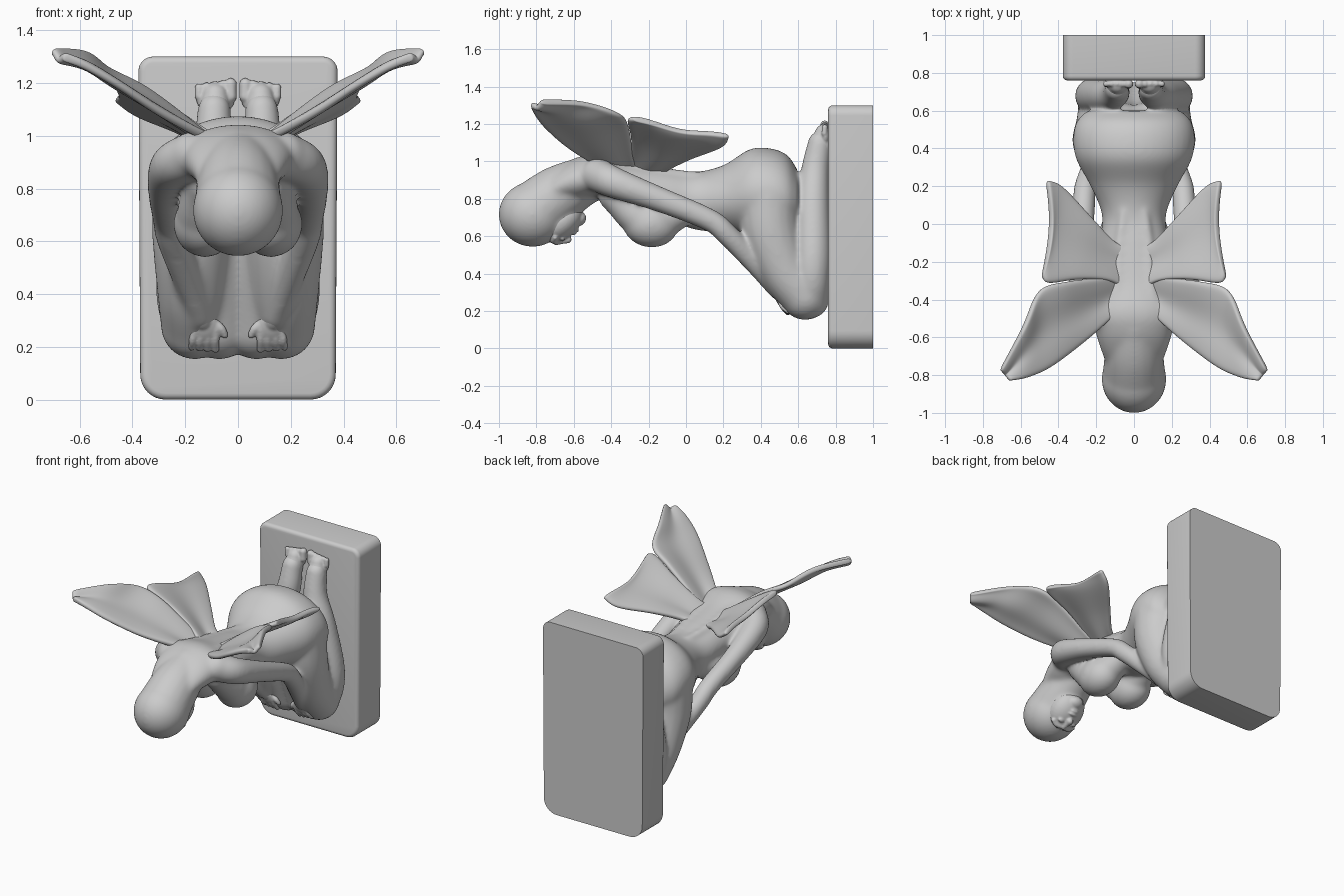
import bpy, bmesh, math
from mathutils import Vector, Matrix

if "Cube" in bpy.data.objects:
    bpy.data.objects.remove(bpy.data.objects["Cube"])


def make_object(name, bm):
    bmesh.ops.recalc_face_normals(bm, faces=bm.faces)
    mesh = bpy.data.meshes.new(name)
    bm.to_mesh(mesh)
    bm.free()
    mesh.shade_smooth()
    ob = bpy.data.objects.new(name, mesh)
    bpy.context.collection.objects.link(ob)
    return ob


def fuse(ob, voxel, iterations):
    """Melt overlapping shells into one smooth sculpted skin."""
    remesh = ob.modifiers.new("fuse", 'REMESH')
    remesh.mode = 'VOXEL'
    remesh.voxel_size = voxel
    remesh.use_smooth_shade = True
    smooth = ob.modifiers.new("soften", 'SMOOTH')
    smooth.factor = .5
    smooth.iterations = iterations


def ellipsoid(bm, centre, radii, tilt=0):
    m = Matrix.Translation(centre) @ Matrix.Rotation(tilt, 4, 'X') @ Matrix.Diagonal((*radii, 1))
    bmesh.ops.create_uvsphere(bm, u_segments=32, v_segments=20, radius=1, matrix=m)


def spline(points, steps=6):
    """Catmull-Rom through tuples of any length."""
    p = [Vector(q) for q in points]
    p = [2 * p[0] - p[1]] + p + [2 * p[-1] - p[-2]]
    out = []
    for i in range(1, len(p) - 2):
        a, b, c, d = p[i - 1:i + 3]
        for k in range(steps):
            t = k / steps
            out.append(0.5 * (2 * b + (c - a) * t + (2 * a - 5 * b + 4 * c - d) * t * t
                              + (3 * b - a - 3 * c + d) * t ** 3))
    return out + [p[-2]]


def skin_rings(bm, rings):
    for a, b in zip(rings, rings[1:]):
        n = len(a)
        for i in range(n):
            bm.faces.new((a[i], a[(i + 1) % n], b[(i + 1) % n], b[i]))
    bm.faces.new(rings[0])
    bm.faces.new(rings[-1])


def limb(bm, points, side=1, seg=20):
    """Round tube through (x, y, z, radius), with ball ends."""
    path = spline([(x * side, y, z, r) for x, y, z, r in points])
    rings, last = [], Vector((0, 0, 1))
    u, v = Vector((1, 0, 0)), Vector((0, 1, 0))
    for i, q in enumerate(path):
        d = (path[min(i + 1, len(path) - 1)].xyz - path[max(i - 1, 0)].xyz).normalized()
        turn = last.rotation_difference(d)
        u, v, last = turn @ u, turn @ v, d
        rings.append([bm.verts.new(q.xyz + q.w * (math.cos(a) * u + math.sin(a) * v))
                      for a in (2 * math.pi * k / seg for k in range(seg))])
    skin_rings(bm, rings)
    for q in (path[0], path[-1]):
        ellipsoid(bm, q.xyz, (q.w,) * 3)


body = bmesh.new()     # large soft forms
detail = bmesh.new()   # face, hands and feet

# Torso: y, centre z, half width, half height
torso = [(-.76, .82, .14, .08), (-.67, .875, .175, .095), (-.57, .905, .205, .118), (-.46, .92, .225, .122),
         (-.3, .86, .21, .14), (-.1, .825, .18, .14), (.05, .79, .17, .155), (.2, .80, .23, .18),
         (.34, .83, .305, .235), (.45, .83, .322, .24), (.54, .81, .305, .225), (.60, .79, .25, .16)]
rings = []
for y, z, w, h in (tuple(q) for q in spline(torso)):
    rings.append([body.verts.new((w * math.cos(a), y, z + h * math.sin(a)))
                  for a in (2 * math.pi * k / 40 for k in range(40))])
skin_rings(body, rings)

# Head, smooth hair and neck
ellipsoid(body, (0, -.82, .717), (.172, .182, .174))
limb(body, [(0, -.81, .73, .167), (0, -.68, .825, .155), (0, -.54, .90, .13)])


# Face, laid out along its own tilted plane (t towards the chin, n outwards)
def on_face(x, t, n, *r):
    return (x, -.67 + .77 * t + .64 * n, .675 + .64 * t - .77 * n, *r)


ellipsoid(body, on_face(0, 0, 0), (.11, .13, .08), .69)
ellipsoid(detail, on_face(0, 0, 0), (.115, .135, .09), .69)
limb(detail, [on_face(0, -.09, .068, .014), on_face(0, -.06, .082, .016), on_face(0, -.03, .095, .021)], 1, 12)
ellipsoid(detail, on_face(0, .018, .086), (.036, .012, .016), .69)
ellipsoid(detail, on_face(0, .040, .083), (.030, .012, .016), .69)
ellipsoid(detail, on_face(0, .085, .05), (.05, .042, .035), .69)

for s in (1, -1):
    # Brow and eye
    limb(detail, [on_face(.015, -.088, .060, .016), on_face(.05, -.092, .052, .016),
                  on_face(.08, -.075, .044, .014)], s, 12)
    ellipsoid(detail, on_face(.046 * s, -.048, .073), (.024, .014, .013), .69)
    # Lap between the thighs
    limb(body, [(.06, .50, .74, .14), (.06, .54, .54, .125), (.07, .64, .28, .128)], s)
    # Bust, blended into the chest
    ellipsoid(body, (.125 * s, -.19, .665), (.12, .15, .125), -.15)
    limb(body, [(.11, -.38, .82, .09), (.125, -.2, .68, .11), (.09, 0, .74, .08)], s)
    # Wing roots on the back
    limb(body, [(.11, -.46, .99, .035), (.085, -.3, .965, .035), (.075, -.1, .935, .03), (.05, .08, .92, .025)], s)
    # Arm
    limb(body, [(.17, -.47, .925, .092), (.25, -.38, .885, .084), (.275, -.15, .80, .068),
                (.265, .12, .69, .061), (.25, .22, .61, .06), (.195, .36, .46, .055),
                (.14, .48, .31, .043)], s)
    # Hand with four fingers and a thumb
    ellipsoid(detail, (.125 * s, .505, .275), (.055, .03, .065), .4)
    limb(detail, [(.165, .43, .37, .042), (.135, .49, .30, .038)], s)
    for k in range(4):
        x = .085 + .027 * k
        limb(detail, [(x, .50, .265, .016), (x + .002 * k, .515, .225, .015),
                      (x + .003 * k, .545, .19 + .003 * k, .014)], s, 10)
    limb(detail, [(.10, .5, .30, .018), (.065, .50, .27, .017), (.05, .51, .245, .014)], s, 10)
    # Thigh and knee
    limb(body, [(.16, .44, .80, .165), (.17, .455, .62, .156), (.17, .53, .42, .138),
                (.165, .635, .28, .128)], s)
    # Shin and ankle
    limb(body, [(.17, .665, .26, .10), (.215, .675, .37, .093), (.212, .68, .52, .093),
                (.155, .68, .78, .086), (.10, .69, .95, .076), (.09, .715, 1.1, .064)], s)
    # Foot and toes
    limb(detail, [(.09, .71, 1.04, .06), (.088, .725, 1.1, .06), (.086, .74, 1.15, .05)], s)
    ellipsoid(detail, (.085 * s, .745, 1.14), (.074, .03, .06))
    for k, r in enumerate((.024, .019, .018, .017, .016)):
        x = .028 + .030 * k
        limb(detail, [(x, .74, 1.15, r), (x, .742, 1.195 - .003 * k, r)], s, 10)

fuse(make_object("kneeling_figure", body), .009, 36)
fuse(make_object("face_hands_feet", detail), .006, 5)


# Wings: skinned between a leading and a trailing edge, then mirrored
def wing(name, front, back, notch=0, cols=8):
    bm = bmesh.new()
    pairs = list(zip(spline(front, 4), spline(back, 4)))
    rows = []
    for i, (a, b) in enumerate(pairs):
        row = []
        for k in range(cols + 1):
            t = k / cols
            p = a.lerp(b, t)
            p.z -= .015 * math.sin(math.pi * t) - .006 * math.sin(3 * math.pi * t)
            p.x -= notch * math.sin(math.pi * t) * (i / (len(pairs) - 1)) ** 3
            row.append(bm.verts.new(p))
        rows.append(row)
    for r, q in zip(rows, rows[1:]):
        for k in range(cols):
            bm.faces.new((r[k], r[k + 1], q[k + 1], q[k]))
    ob = make_object(name, bm)
    solid = ob.modifiers.new("thickness", 'SOLIDIFY')
    solid.thickness = .034
    solid.offset = 0
    ob.modifiers.new("mirror", 'MIRROR')
    sub = ob.modifiers.new("round", 'SUBSURF')
    sub.levels = sub.render_levels = 2


wing("upper_wings",
     [(.08, -.46, .98), (.17, -.545, 1.02), (.30, -.655, 1.09), (.45, -.765, 1.19), (.57, -.815, 1.26), (.66, -.83, 1.30)],
     [(.07, -.26, .95), (.2, -.285, 1.06), (.36, -.305, 1.18), (.50, -.35, 1.25), (.58, -.53, 1.31), (.71, -.775, 1.32)])
wing("lower_wings",
     [(.05, -.34, .96), (.15, -.30, 1.03), (.30, -.295, 1.13), (.45, -.315, 1.22), (.49, -.28, 1.23)],
     [(.05, -.12, .94), (.12, -.08, .965), (.23, .04, 1.02), (.38, .20, 1.08), (.465, .235, 1.14)], .035)

# Upright slab with rounded corners and a softened front rim
bm = bmesh.new()
bmesh.ops.create_cube(bm, size=1, matrix=Matrix.Translation((0, .88, .65)) @ Matrix.Diagonal((.755, .24, 1.3, 1)))
for v in bm.verts:
    if v.co.z < .1:
        v.co.x *= .98
for low, radius in ((True, .095), (False, .055)):
    corners = [e for e in bm.edges if abs(e.verts[0].co.y - e.verts[1].co.y) > .1
               and (e.verts[0].co.z < .65) == low]
    bmesh.ops.bevel(bm, geom=corners, offset=radius, segments=8, profile=.5, affect='EDGES')
rim = [e for e in bm.edges if all(v.co.y < .77 for v in e.verts)]
bmesh.ops.bevel(bm, geom=rim, offset=.024, segments=4, profile=.5, affect='EDGES')
slab = make_object("base_slab", bm)
bpy.context.view_layer.objects.active = slab
slab.select_set(True)
bpy.ops.object.shade_smooth_by_angle(angle=math.radians(40))
